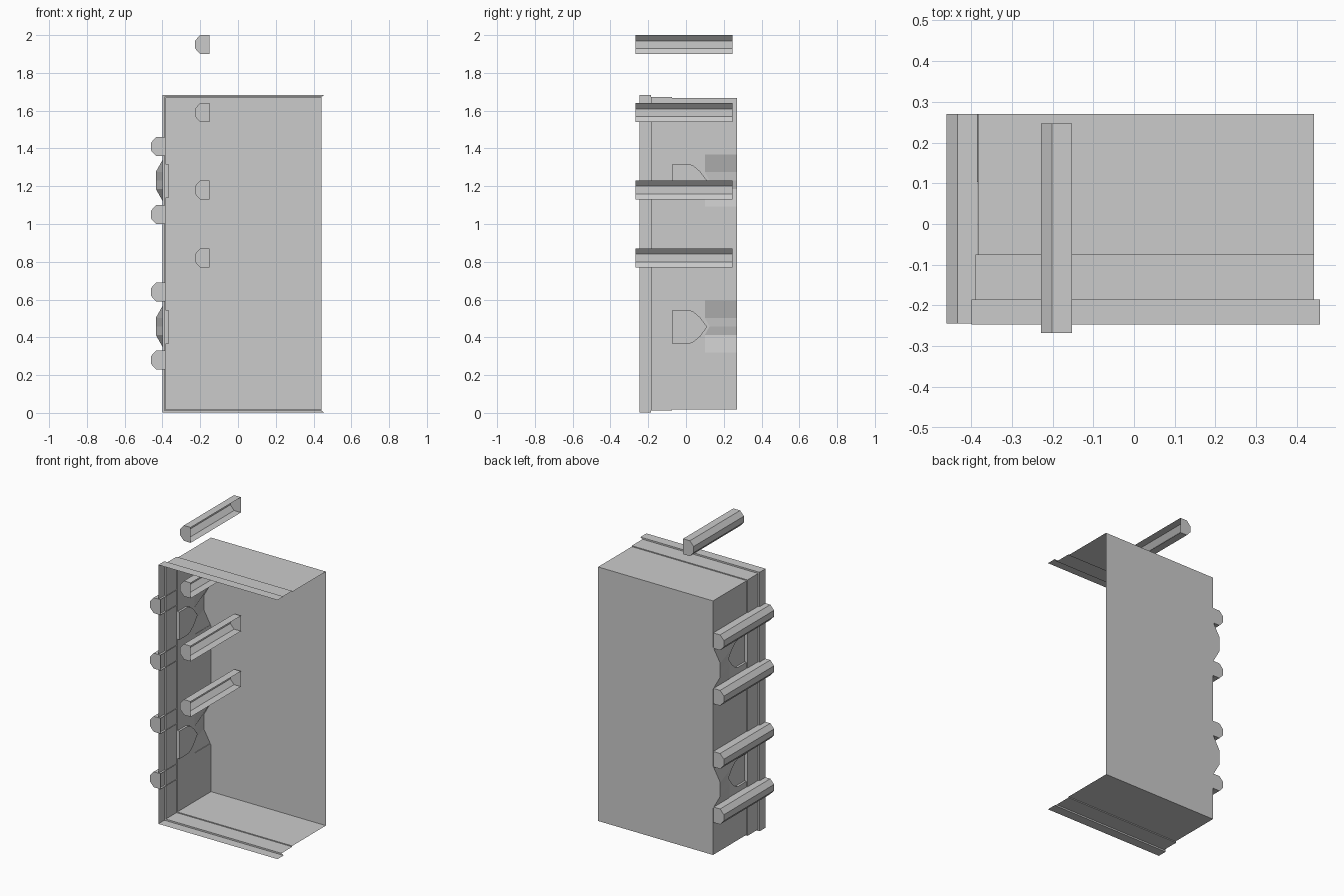
import bpy, bmesh

if "Cube" in bpy.data.objects:
    bpy.data.objects.remove(bpy.data.objects["Cube"])

XL, XR, YB = -0.383, 0.442, 0.27      # body left, right and back limits
Z0, Z1 = 0.018, 1.667                 # body bottom and top
OFFSETS = (0.0, 0.773)                # lower and upper latch heights

grey = bpy.data.materials.new("plain_grey")
grey.diffuse_color = (0.6, 0.6, 0.6, 1)
grey.use_nodes = True
grey.node_tree.nodes["Principled BSDF"].inputs["Base Color"].default_value = grey.diffuse_color


def make(name, faces):
    """Make a sheet object from a list of polygons."""
    bm = bmesh.new()
    for f in faces:
        bm.faces.new([bm.verts.new(p) for p in f])
    bmesh.ops.remove_doubles(bm, verts=bm.verts, dist=1e-5)
    return finish(name, bm)


def finish(name, bm):
    me = bpy.data.meshes.new(name)
    bm.to_mesh(me)
    bm.free()
    me.materials.append(grey)
    ob = bpy.data.objects.new(name, me)
    bpy.context.collection.objects.link(ob)
    return ob


def loft(a, b, closed=False):
    n = len(a)
    return [(a[i], a[(i + 1) % n], b[(i + 1) % n], b[i])
            for i in range(n if closed else n - 1)]


# flared scoop: front edge y, depth x, height z
SCOOP = [(0.1, XL, 0.32), (0.1, -0.435, 0.413), (0.125, -0.435, 0.458),
         (0.1, -0.435, 0.503), (0.1, XL, 0.596)]
# pointed pocket outline (y, z)
POCKET = [(-0.072, 0.365), (0.015, 0.365), (0.04, 0.375), (0.075, 0.405),
          (0.112, 0.455), (0.075, 0.505), (0.04, 0.535), (0.015, 0.545),
          (-0.072, 0.545)]


def scoop_back(dz):
    return [(x, YB, z + dz) for f, x, z in SCOOP]


def scoop_front(dz):
    return [(XL, f, z + dz) for f, x, z in SCOOP]


# back panel, widened where the scoops meet it
edge = scoop_back(OFFSETS[0]) + scoop_back(OFFSETS[1])
make("back_panel", [[(XR, YB, Z1), (XR, YB, Z0), (XL, YB, Z0)]
                    + edge + [(XL, YB, Z1)]])

# top and bottom panels
for name, z in (("top_panel", Z1), ("bottom_panel", Z0)):
    make(name, [[(XL, -0.075, z), (XR, -0.075, z), (XR, YB, z), (XL, YB, z)]])

# side panel with openings for the scoops and pockets
outline = [(XL, -0.075, Z1), (XL, -0.075, Z0), (XL, YB, Z0)]
for dz in OFFSETS:
    fr = scoop_front(dz)
    outline += [(XL, YB, fr[0][2])] + fr + [(XL, YB, fr[-1][2])]
outline.append((XL, YB, Z1))
bm = bmesh.new()
for loop in [outline] + [[(XL, y, z + dz) for y, z in POCKET] for dz in OFFSETS]:
    vs = [bm.verts.new(p) for p in loop]
    for i, v in enumerate(vs):
        bm.edges.new((v, vs[(i + 1) % len(vs)]))
bmesh.ops.triangle_fill(bm, edges=bm.edges[:], use_beauty=True, normal=(1, 0, 0))
finish("side_panel", bm)

# scoops and pockets
for tag, dz in zip(("lower", "upper"), OFFSETS):
    make(tag + "_scoop", loft(scoop_front(dz), scoop_back(dz)))
    rim = [(XL, y, z + dz) for y, z in POCKET]
    floor = [(-0.369, y, z + dz) for y, z in POCKET]
    make(tag + "_pocket", loft(rim, floor, True) + [floor])


# stepped front rim, open on the right
def ring(y, grow, xr):
    a, b, x = Z0 - grow, Z1 + grow, XL - grow
    return [(xr, y, b), (x, y, b), (x, y, a), (xr, y, a)]


rings = [ring(-0.075, 0, XR), ring(-0.075, 0.006, XR), ring(-0.185, 0.006, XR),
         ring(-0.185, 0.016, 0.457), ring(-0.247, 0.016, 0.457)]
make("front_rim", [f for a, b in zip(rings, rings[1:]) for f in loft(a, b)])

# bars: bevelled troughs with end caps, open towards the right
PROFILE = [(0, 0.05), (-0.049, 0.05), (-0.076, 0.02),
           (-0.076, -0.02), (-0.049, -0.05), (0, -0.05)]


def bar(name, x, y0, y1, z):
    a, b = ([(x + px, y, z + pz) for px, pz in PROFILE] for y in (y0, y1))
    make(name, loft(a, b) + [a, b])


for i, z in enumerate((0.82, 1.18, 1.59, 1.95)):
    bar(f"loose_bar_{i + 1}", -0.152, -0.268, 0.247, z)
    bar(f"side_bar_{i + 1}", -0.385, -0.245, YB, z - 0.54)

# make each sheet's faces agree in direction
for ob in bpy.context.collection.objects:
    bm = bmesh.new()
    bm.from_mesh(ob.data)
    bmesh.ops.recalc_face_normals(bm, faces=bm.faces)
    bm.to_mesh(ob.data)
    bm.free()
